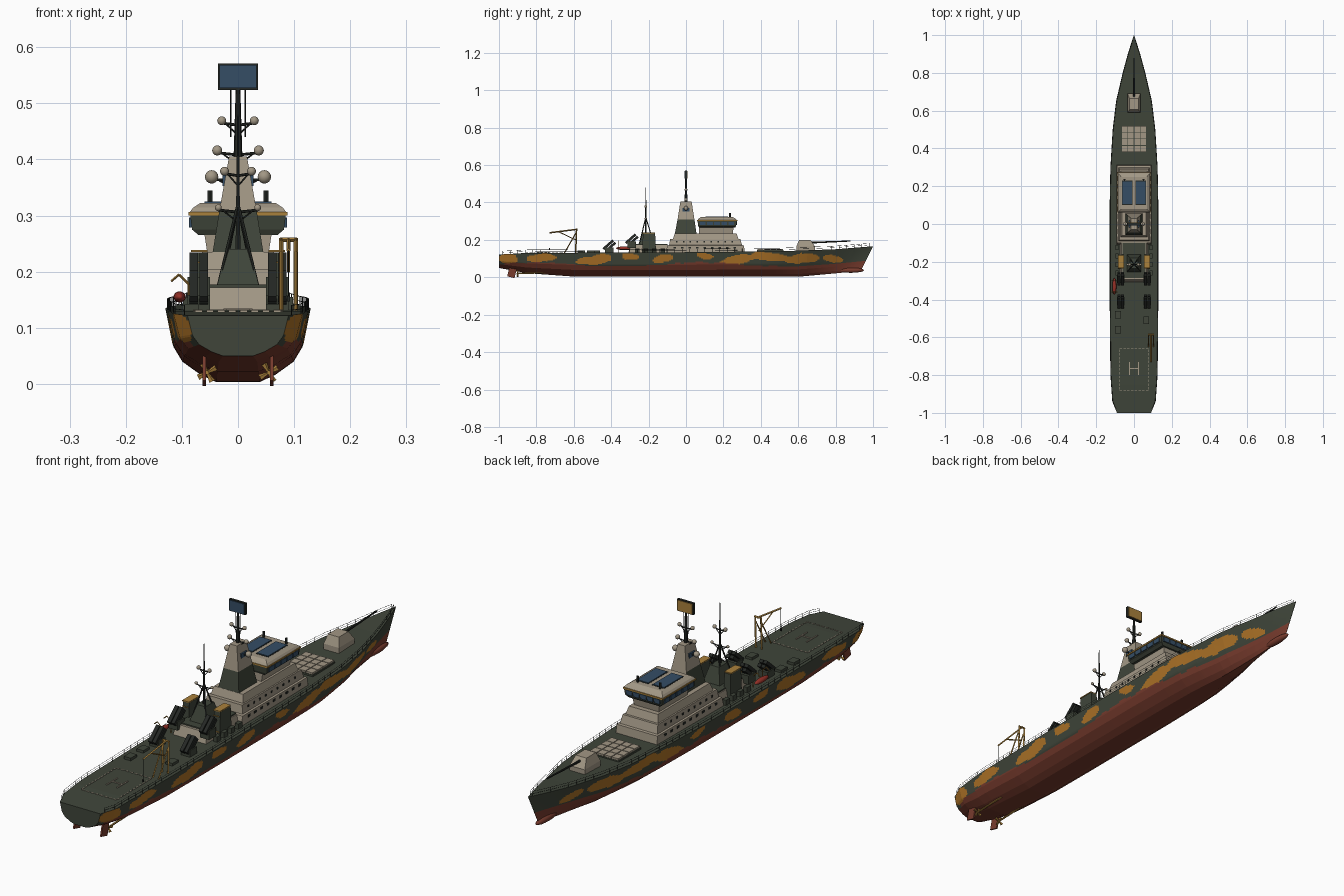
import bpy, bmesh, math
from mathutils import Vector, Matrix, noise

if "Cube" in bpy.data.objects:
    bpy.data.objects.remove(bpy.data.objects["Cube"])


def colour(name, rgb):
    m = bpy.data.materials.new(name)
    m.use_nodes = True
    m.diffuse_color = (*rgb, 1)
    bsdf = next(n for n in m.node_tree.nodes if n.type == 'BSDF_PRINCIPLED')
    bsdf.inputs["Base Color"].default_value = (*rgb, 1)
    bsdf.inputs["Roughness"].default_value = 0.8
    return m


OLIVE = colour("olive_green", (.05, .06, .042))
TAN = colour("warm_tan", (.36, .31, .235))
ORANGE = colour("camouflage_orange", (.42, .17, .02))
RED = colour("hull_red", (.19, .045, .027))
BLUE = colour("window_blue", (.035, .075, .13))
MUSTARD = colour("mustard", (.4, .22, .045))
DARK = colour("dark_gunmetal", (.018, .021, .018))
BOAT = colour("boat_red", (.3, .03, .02))


def finish(name, bm, *mats, smooth=False):
    bmesh.ops.recalc_face_normals(bm, faces=bm.faces)
    me = bpy.data.meshes.new(name)
    bm.to_mesh(me)
    bm.free()
    for m in mats:
        me.materials.append(m)
    ob = bpy.data.objects.new(name, me)
    bpy.context.collection.objects.link(ob)
    if smooth:
        me.shade_smooth()
    return ob


def box(bm, c, size, tilt=0):
    m = Matrix.Translation(c) @ Matrix.Rotation(tilt, 4, 'X') @ Matrix.Diagonal((*size, 1))
    bmesh.ops.create_cube(bm, size=1, matrix=m)


def rod(bm, p, q, r, sides=6, r2=None):
    p, q = Vector(p), Vector(q)
    m = Matrix.Translation((p + q) / 2) @ (q - p).to_track_quat('Z', 'Y').to_matrix().to_4x4()
    bmesh.ops.create_cone(bm, cap_ends=True, segments=sides, radius1=r,
                          radius2=r if r2 is None else r2, depth=(q - p).length, matrix=m)


def ball(bm, c, r, scale=(1, 1, 1)):
    m = Matrix.Translation(c) @ Matrix.Diagonal((*scale, 1))
    bmesh.ops.create_uvsphere(bm, u_segments=12, v_segments=8, radius=r, matrix=m)


def frustum(bm, low, high, x=0):
    """low and high are (z, half width, y start, y end)"""
    rings = [[bm.verts.new((x + s * w, y, z)) for s, y in ((-1, a), (1, a), (1, b), (-1, b))]
             for z, w, a, b in (low, high)]
    bm.faces.new(rings[0])
    bm.faces.new(rings[1])
    for i in range(4):
        j = (i + 1) % 4
        bm.faces.new((rings[0][i], rings[0][j], rings[1][j], rings[1][i]))


def block(name, mat, *levels):
    bm = bmesh.new()
    for low, high in zip(levels, levels[1:]):
        frustum(bm, low, high)
    return finish(name, bm, mat)


def lerp_table(table, v):
    for (a, fa), (b, fb) in zip(table, table[1:]):
        if v <= b:
            return fa + (fb - fa) * max(0, (v - a) / (b - a))
    return table[-1][1]


# Hull form: half width, deck height and keel height along the length
WIDTH = [(-1, .09), (-.94, .115), (-.8, .125), (-.4, .129), (.1, .129), (.3, .125), (.5, .113),
         (.65, .095), (.8, .06), (.9, .033), (1, .001)]
DECK = [(-1, .122), (-.85, .13), (0, .134), (.5, .139), (.8, .15), (1, .166)]
KEEL = [(-1, .05), (-.85, .022), (-.6, .004), (.6, .003), (.85, .022), (1, .036)]
FULL = [(0, .3), (.1, .52), (.28, .77), (.5, .9), (1, 1)]
SHARP = [(0, .06), (.1, .2), (.28, .36), (.5, .55), (1, 1)]
# Camouflage patches: centre y, centre z, half length, half height, slant
PATCHES = [(-.95, .1, .05, .028, 0), (-.77, .105, .08, .022, 1), (-.48, .095, .1, .028, 1.5),
           (-.3, .11, .05, .018, -1), (-.12, .1, .05, .025, 1), (.1, .115, .05, .015, -1),
           (.28, .095, .08, .028, 1.5), (.45, .11, .09, .025, -1.5), (.62, .1, .09, .026, 1),
           (.78, .1, .05, .022, -1)]


def hull_colour(c):
    rag = noise.noise(Vector((c.y * 14, c.z * 30, 3)))
    line = .068 + .01 * math.sin(c.y * 7 + 1) + .008 * rag
    if c.z < line:
        return 1
    for py, pz, ry, rz, slant in PATCHES:
        dy = c.y - py - slant * (c.z - pz)
        if (dy / ry) ** 2 + ((c.z - pz) / rz) ** 2 < 1 + .7 * rag:
            return 2
    return 0


def deck_z(y):
    return lerp_table(DECK, y)


bm = bmesh.new()
levels = [0, .1, .28, .4] + [.4 + .6 * i / 14 for i in range(1, 15)]
rows = []
for i in range(201):
    y = -1 + i / 100
    w, top, keel = (lerp_table(t, y) for t in (WIDTH, DECK, KEEL))
    mix = min(1, max(0, (y - .4) / .5))
    rake = .065 * min(1, max(0, (y - .6) / .4))
    half = []
    for t in levels:
        f = lerp_table(FULL, t) * (1 - mix) + lerp_table(SHARP, t) * mix
        half.append((w * f, y - rake * (1 - t), keel + (top - keel) * t))
    ring = [bm.verts.new((-a, b, c)) for a, b, c in reversed(half)]
    rows.append(ring + [bm.verts.new(p) for p in half])
for a, b in zip(rows, rows[1:]):
    for j in range(len(a)):
        k = (j + 1) % len(a)
        f = bm.faces.new((a[j], a[k], b[k], b[j]))
        if k:
            f.material_index = hull_colour(f.calc_center_median())
bm.faces.new(rows[0])
bm.faces.new(rows[-1])
finish("hull", bm, OLIVE, RED, ORANGE)

# Bulb, rudders and propellers
bm = bmesh.new()
ball(bm, (0, .88, .038), .014, (1, 5.2, 1))
finish("bow_bulb", bm, RED, smooth=True)
bm, props = bmesh.new(), bmesh.new()
for s in (-1, 1):
    box(bm, (s * .06, -.93, .027), (.006, .04, .054), -.25)
    rod(props, (s * .055, -.75, .025), (s * .055, -.905, .02), .004)
    for k in range(4):
        a = k * math.pi / 2 + .5
        hub = Vector((s * .055, -.9, .02))
        tip = hub + Vector((math.cos(a), 0, math.sin(a))) * .018
        rod(props, hub, tip, .002, 5, .006)
finish("rudders", bm, RED)
finish("propellers", props, MUSTARD)

# Deck railings
bm = bmesh.new()
for s in (-1, 1):
    old = None
    for i in range(50):
        y = -.98 + i * .04
        foot = Vector((s * max(0, lerp_table(WIDTH, y) - .003), y, deck_z(y)))
        head = foot + Vector((0, 0, .017))
        rod(bm, foot, head, .0008, 4)
        if old:
            rod(bm, old, head, .0007, 4)
            rod(bm, (old + old_foot) / 2, (head + foot) / 2, .0006, 4)
        old, old_foot = head, foot
finish("deck_railings", bm, DARK)

# Landing pad markings
bm = bmesh.new()
for i in range(8):
    for y in (-.88, -.66):
        box(bm, (-.07 + i * .02, y, deck_z(y) + .001), (.013, .004, .002))
for i in range(11):
    for x in (-.078, .078):
        y = -.87 + i * .02
        box(bm, (x, y, deck_z(y) + .001), (.004, .013, .002))
for x in (-.023, .023):
    box(bm, (x, -.765, .133), (.005, .07, .003))
box(bm, (0, -.765, .133), (.046, .005, .003))
finish("landing_pad_markings", bm, TAN)

# Gun turret and missile hatch field
block("gun_turret", TAN, (.14, .034, .59, .69), (.165, .034, .59, .69), (.2, .024, .605, .665))
bm = bmesh.new()
rod(bm, (0, .66, .185), (0, .88, .194), .005, 8, .003)
finish("gun_barrel", bm, DARK)
block("hatch_base", OLIVE, (.13, .066, .38, .52), (.145, .066, .38, .52))
bm = bmesh.new()
for i in range(4):
    for j in range(4):
        box(bm, (-.048 + i * .032, .398 + j * .035, .148), (.029, .032, .008))
finish("hatch_lids", bm, TAN)

# Stepped deckhouse
block("main_deckhouse", TAN, (.125, .092, -.11, .315), (.17, .09, -.1, .31), (.172, .083, -.09, .3),
      (.205, .078, -.085, .29))
block("upper_deckhouse", TAN, (.205, .072, -.07, .28), (.235, .064, -.06, .27))
block("bridge_neck", TAN, (.235, .055, .07, .25), (.268, .06, .07, .255))
block("aft_deckhouse", TAN, (.125, .075, -.31, -.1), (.172, .066, -.295, -.1))
block("aft_deckhouse_roof", OLIVE, (.172, .062, -.285, -.1), (.177, .062, -.285, -.1))
bm = bmesh.new()
for s in (-1, 1):
    for i in range(9):
        box(bm, (s * .0905, -.06 + i * .04, .158), (.004, .014, .009))
        box(bm, (s * .0805, -.05 + i * .037, .19), (.004, .008, .008))
finish("deckhouse_portholes", bm, DARK)

# Bridge with window band and roof
block("bridge_body", OLIVE, (.265, .07, .07, .262), (.275, .082, .065, .268), (.3, .085, .062, .272))
block("bridge_trim", MUSTARD, (.3, .088, .06, .275), (.306, .088, .06, .275))
block("bridge_roof", TAN, (.306, .086, .062, .272), (.314, .08, .068, .264), (.322, .068, .08, .25))
bm = bmesh.new()
for s in (-1, 1):
    for i in range(5):
        box(bm, (s * .0835, .09 + i * .038, .288), (.007, .031, .018))
    box(bm, (s * .035, .165, .3225), (.05, .12, .005))
for i in range(5):
    box(bm, (-.062 + i * .031, .27, .288), (.026, .007, .018))
finish("bridge_windows", bm, BLUE)
bm = bmesh.new()
for s in (-1, 1):
    box(bm, (s * .035, .165, .3205), (.056, .128, .004))
    rod(bm, (s * .05, .235, .32), (s * .05, .235, .345), .005)
finish("bridge_roof_fittings", bm, DARK)

# Main tower
tower = block("tower_base", OLIVE, (.205, .05, -.065, .06), (.31, .033, -.045, .045))
tower.data.materials.append(TAN)
for f in tower.data.polygons:
    f.material_index = int(f.normal.y > .5)
block("tower_top", TAN, (.31, .033, -.045, .045), (.405, .016, -.03, .03))
bm = bmesh.new()
for s in (-1, 1):
    box(bm, (s * .024, 0, .362), (.008, .035, .018))
finish("tower_windows", bm, BLUE)

# Masts, crossarms and sensor domes
bm, domes = bmesh.new(), bmesh.new()
rod(bm, (0, 0, .4), (0, 0, .53), .008, 8, .004)
rod(bm, (0, -.215, .17), (0, -.215, .48), .006, 6, .0015)
for s in (-1, 1):
    rod(bm, (s * .035, -.25, .175), (0, -.215, .32), .003)
    rod(bm, (s * .03, -.17, .175), (0, -.215, .32), .003)
    rod(bm, (s * .013, 0, .44), (s * .013, 0, .53), .001, 4)
    for y, x, z, r in ((0, .029, .465, .008), (0, .037, .412, .009), (0, .047, .365, .012),
                       (-.215, .024, .375, .008), (-.215, .035, .31, .006)):
        rod(bm, (0, y, z - .004), (s * x, y, z), .0025)
        rod(bm, (0, y, z - .022), (s * x * .8, y, z), .0015)
        ball(domes, (s * x, y, z + .004), r)
finish("masts", bm, DARK)
finish("sensor_domes", domes, TAN, smooth=True)

# Radar panel
bm = bmesh.new()
box(bm, (0, 0, .5475), (.072, .01, .047))
finish("radar_frame", bm, DARK)
for name, mat, y in (("radar_front", BLUE, -.006), ("radar_back", MUSTARD, .006)):
    bm = bmesh.new()
    box(bm, (0, y, .5475), (.066, .004, .041))
    finish(name, bm, mat)

# Aft mast house, missile cells and tilted launchers
block("aft_mast_house", OLIVE, (.172, .038, -.255, -.16), (.24, .02, -.235, -.18))
green, dark, trim = bmesh.new(), bmesh.new(), bmesh.new()
for s in (-1, 1):
    frustum(green, (.13, .015, -.235, -.16), (.234, .014, -.23, -.165), x=s * .069)
    box(trim, (s * .069, -.2, .237), (.03, .068, .004))
    for z in (.155, .217):
        box(trim, (s * .069, -.236, z), (.028, .003, .003))
    for y, z in ((-.41, .168), (-.29, .2)):
        for k in (-1, 1):
            for h in (-1, 1):
                box(dark, (s * .07 + k * .009, y - h * .006, z + h * .006), (.015, .07, .013), .72)
        box(green, (s * .07, y, z - .027), (.04, .045, .035))
for x, y in ((-.085, -.48), (-.085, -.56), (.065, -.51)):
    box(green, (x, y, .136), (.03, .04, .012))
for s in (-1, 1):
    for i in range(4):
        box(green, (s * .09, -.26 + i * .045, .142), (.016, .025, .025))
finish("deck_lockers", green, OLIVE)
finish("missile_launchers", dark, DARK)
finish("launcher_trim", trim, MUSTARD)

# Deck crane
bm = bmesh.new()
for x in (.077, .103):
    rod(bm, (x, -.59, .13), (x, -.585, .26), .004, 4)
    rod(bm, (x, -.65, .13), (x, -.59, .235), .003, 4)
rod(bm, (.075, -.585, .257), (.105, -.585, .257), .004, 4)
rod(bm, (.09, -.58, .257), (.09, -.73, .238), .004, 4)
rod(bm, (.09, -.59, .2), (.09, -.68, .243), .0025, 4)
finish("deck_crane", bm, MUSTARD)
bm = bmesh.new()
rod(bm, (.09, -.73, .238), (.09, -.73, .155), .001, 4)
box(bm, (.09, -.73, .152), (.006, .006, .01))
finish("crane_cable", bm, DARK)

# Ship's boat with davits
bm = bmesh.new()
ball(bm, (-.104, -.33, .155), .011, (1, 4, .9))
finish("boat", bm, BOAT, smooth=True)
bm = bmesh.new()
for y in (-.36, -.3):
    path = [(-.088, y, .13), (-.088, y, .178), (-.105, y, .195), (-.119, y, .183)]
    for p, q in zip(path, path[1:]):
        rod(bm, p, q, .002, 4)
finish("boat_davits", bm, MUSTARD)
